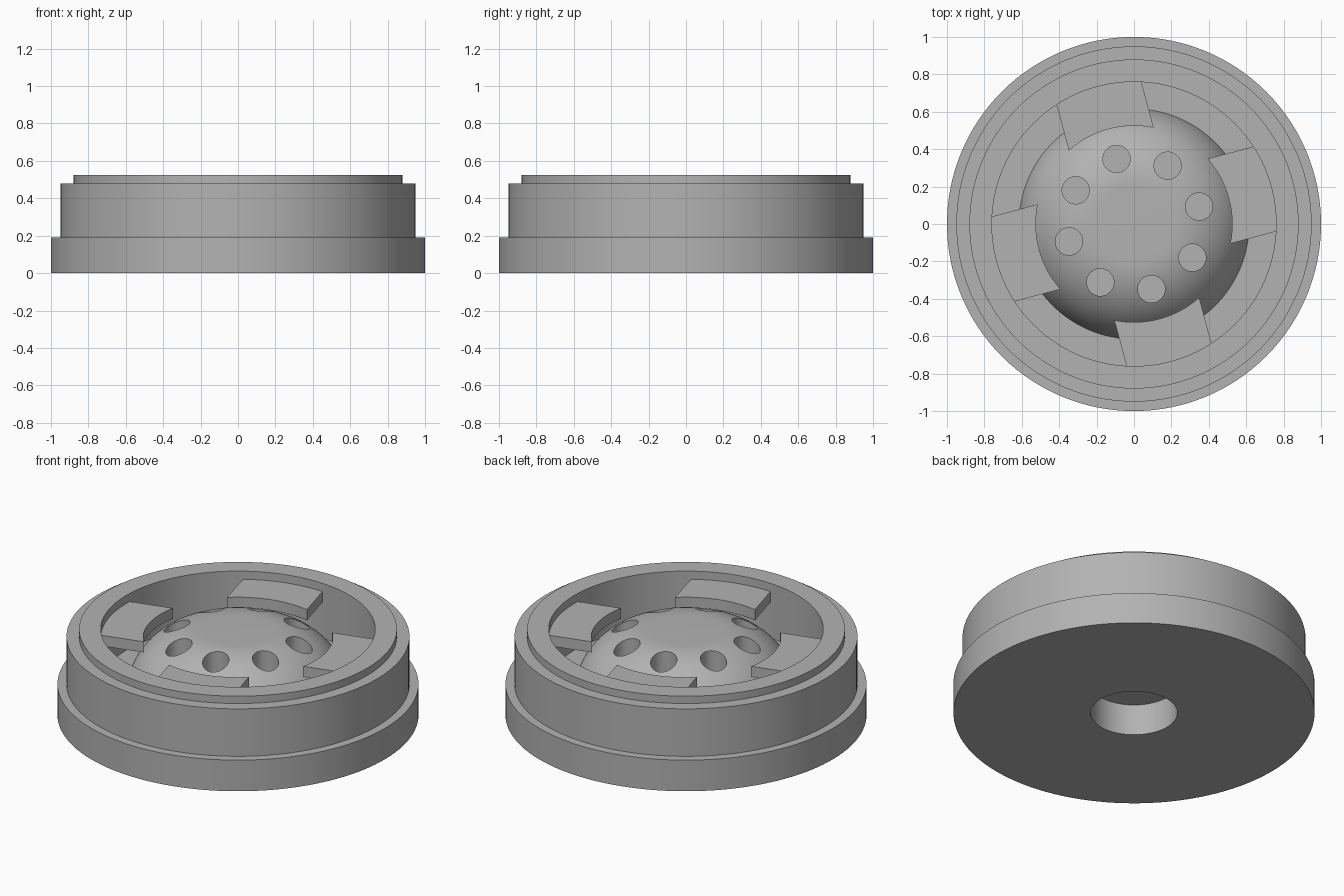
import bpy
import bmesh
from math import sin, cos, asin, pi, radians
from mathutils import Matrix

if "Cube" in bpy.data.objects:
    bpy.data.objects.remove(bpy.data.objects["Cube"], do_unlink=True)

grey = bpy.data.materials.new("plain_grey")
grey.use_nodes = True
GREY = (0.45, 0.45, 0.45, 1)
grey.diffuse_color = GREY
grey.node_tree.nodes["Principled BSDF"].inputs["Base Color"].default_value = GREY

FLOOR = 0.19      # top of the base disc
TURN = radians(105)   # direction of the first tab and first hole


def finish(name, bm):
    bmesh.ops.recalc_face_normals(bm, faces=bm.faces)
    mesh = bpy.data.meshes.new(name)
    bm.to_mesh(mesh)
    bm.free()
    mesh.materials.append(grey)
    ob = bpy.data.objects.new(name, mesh)
    bpy.context.collection.objects.link(ob)
    return ob


def smooth(ob):
    bpy.ops.object.select_all(action="DESELECT")
    ob.select_set(True)
    bpy.context.view_layer.objects.active = ob
    bpy.ops.object.shade_smooth_by_angle(angle=radians(30))


def lathe(name, profile, closed):
    """Turn an (r, z) profile around the z axis."""
    bm = bmesh.new()
    verts = [bm.verts.new((r, 0, z)) for r, z in profile]
    pairs = list(zip(verts, verts[1:]))
    if closed:
        pairs.append((verts[-1], verts[0]))
    edges = [bm.edges.new(p) for p in pairs]
    bmesh.ops.spin(bm, geom=verts + edges, axis=(0, 0, 1), cent=(0, 0, 0),
                   angle=2 * pi, steps=128)
    bmesh.ops.remove_doubles(bm, verts=bm.verts, dist=0.0001)
    return finish(name, bm)


# Base disc with a round opening underneath
smooth(lathe("base_disc", [(0.24, 0), (1, 0), (1, FLOOR), (0.24, FLOOR)], True))

# Stepped outer wall
smooth(lathe("outer_wall", [(0.76, FLOOR), (0.95, FLOOR), (0.95, 0.48),
                            (0.88, 0.48), (0.88, 0.525), (0.76, 0.525)], True))

# Flat-topped dome with a rounded shoulder
core, bend, centre_z = 0.205, 0.42, 0.10
start = asin((FLOOR - centre_z) / bend)
steps = 20
arc = [start + (pi / 2 - start) * i / steps for i in range(steps + 1)]
shoulder = [(core + bend * cos(a), centre_z + bend * sin(a)) for a in arc]
dome = lathe("dome", [(0, FLOOR)] + shoulder + [(0, centre_z + bend)], False)

# Ring of eight round holes drilled through the dome
bm = bmesh.new()
for i in range(8):
    a = TURN + i * pi / 4
    bmesh.ops.create_cone(bm, cap_ends=True, segments=40, radius1=0.073,
                          radius2=0.073, depth=1,
                          matrix=Matrix.Translation((0.36 * cos(a), 0.36 * sin(a), 0.4)))
drill = finish("hole_cutter", bm)
drill.hide_render = True
cut = dome.modifiers.new("holes", "BOOLEAN")
cut.operation = "DIFFERENCE"
cut.solver = "EXACT"
cut.object = drill
bpy.context.view_layer.objects.active = dome
bpy.ops.object.modifier_apply(modifier=cut.name)
bpy.data.objects.remove(drill, do_unlink=True)
smooth(dome)

# Four straight-sided tabs reaching inward from the wall
half_width, inner, outer, top, thick = 0.235, 0.525, 0.765, 0.475, 0.065
for i in range(4):
    bm = bmesh.new()
    outline = []
    for r, way in ((outer, 1), (inner, -1)):
        spread = asin(half_width / r)
        for k in range(17):
            a = way * spread * (k / 8 - 1)
            outline.append(bm.verts.new((r * cos(a), r * sin(a), top - thick)))
    face = bm.faces.new(outline)
    grown = bmesh.ops.extrude_face_region(bm, geom=[face])["geom"]
    bmesh.ops.translate(bm, vec=(0, 0, thick),
                        verts=[g for g in grown if isinstance(g, bmesh.types.BMVert)])
    bmesh.ops.rotate(bm, verts=bm.verts, cent=(0, 0, 0),
                     matrix=Matrix.Rotation(TURN + i * pi / 2, 3, "Z"))
    smooth(finish(f"locking_tab_{i + 1}", bm))
